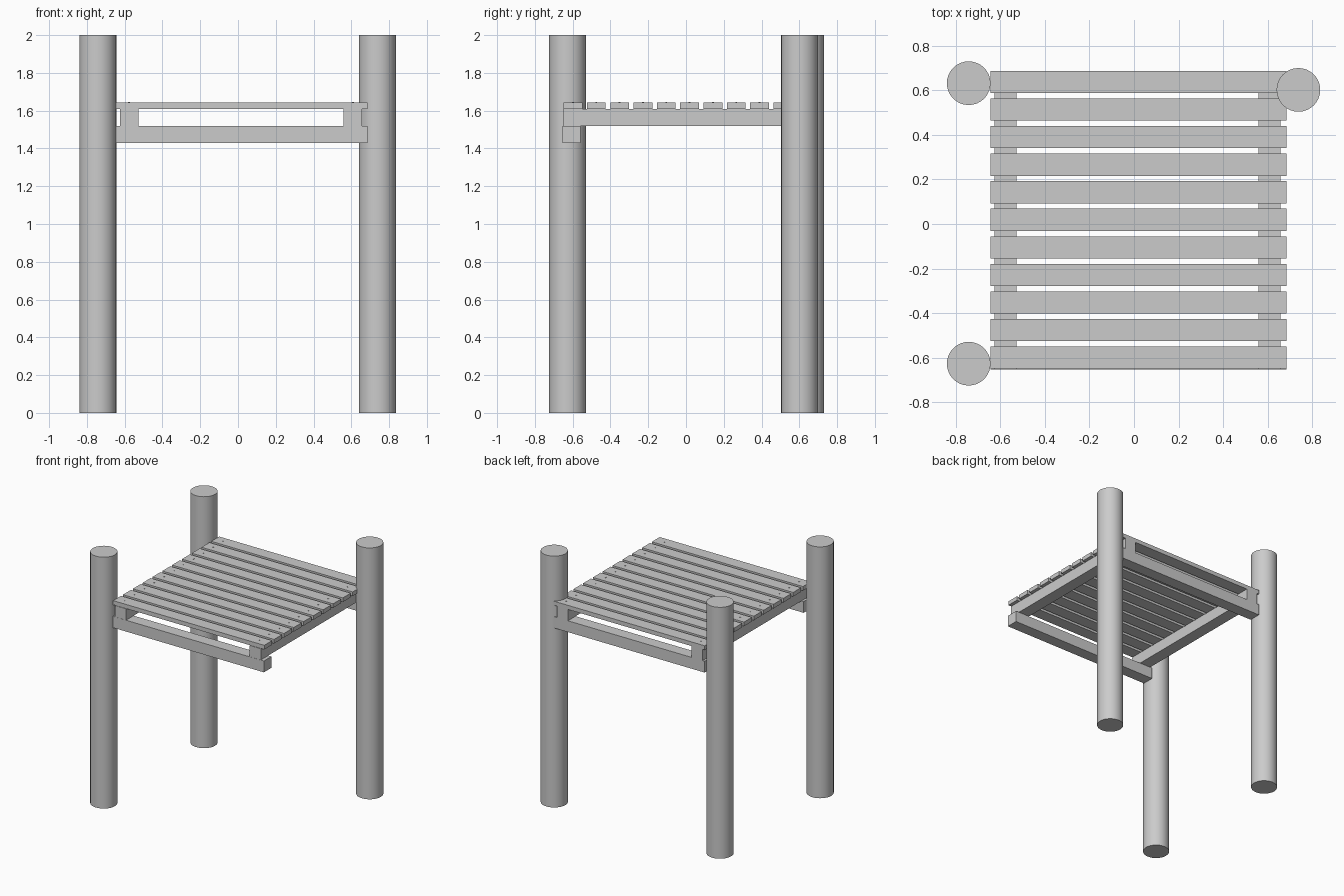
import bpy

# Remove the default cube
cube = bpy.data.objects.get("Cube")
if cube:
    bpy.data.objects.remove(cube, do_unlink=True)

# Single grey material
grey = bpy.data.materials.new("plain_grey")
grey.use_nodes = True
colour = (0.6, 0.6, 0.6, 1)
grey.diffuse_color = colour
grey.node_tree.nodes["Principled BSDF"].inputs["Base Color"].default_value = colour


def box(name, x, y, z):
    """Box from its (low, high) extent on each axis."""
    spans = (x, y, z)
    bpy.ops.mesh.primitive_cube_add(size=1, location=[(a + b) / 2 for a, b in spans])
    ob = bpy.context.object
    ob.name = name
    ob.scale = [b - a for a, b in spans]
    bpy.ops.object.transform_apply(location=False, rotation=False, scale=True)
    ob.data.materials.append(grey)
    return ob


def cylinder(name, x, y, low, high, radius, sides):
    """Upright cylinder with smooth sides and sharp rims."""
    bpy.ops.mesh.primitive_cylinder_add(vertices=sides, radius=radius, depth=high - low,
                                        location=(x, y, (low + high) / 2))
    ob = bpy.context.object
    ob.name = name
    ob.data.materials.append(grey)
    bpy.ops.object.shade_smooth_by_angle()
    return ob


LEFT, RIGHT = 0.685, -0.645
FRONT, BACK = -0.648, 0.686
BEAM_LOW, BEAM_TOP, JOIST_TOP, DECK_TOP = 1.43, 1.52, 1.61, 1.643

# Three round posts
for name, x, y in (("front_right_post", -0.742, -0.627),
                   ("back_right_post", -0.742, 0.632),
                   ("back_left_post", 0.738, 0.602)):
    cylinder(name, x, y, 0, 2, 0.098, 32)

# Cross beams under the front and back edges
box("front_beam", (RIGHT, LEFT), (FRONT - 0.005, FRONT + 0.09), (BEAM_LOW, BEAM_TOP))
box("back_beam", (RIGHT, LEFT), (BACK - 0.095, BACK), (BEAM_LOW, BEAM_TOP))

# Joists resting on the beams
joists = {"right_joist": -0.577, "left_joist": 0.608}
for name, x in joists.items():
    box(name, (x - 0.049, x + 0.049), (FRONT - 0.004, BACK), (BEAM_TOP, JOIST_TOP))

# Evenly spaced deck planks, nailed to each joist
COUNT, WIDTH = 11, 0.099
step = (BACK - FRONT - WIDTH) / (COUNT - 1)
for i in range(COUNT):
    y = FRONT + i * step
    box(f"deck_plank_{i + 1}", (RIGHT, LEFT), (y, y + WIDTH), (JOIST_TOP, DECK_TOP))
    for name, x in joists.items():
        cylinder(f"nail_{name}_{i + 1}", x, y + WIDTH / 2,
                 DECK_TOP - 0.01, DECK_TOP + 0.003, 0.005, 8)
